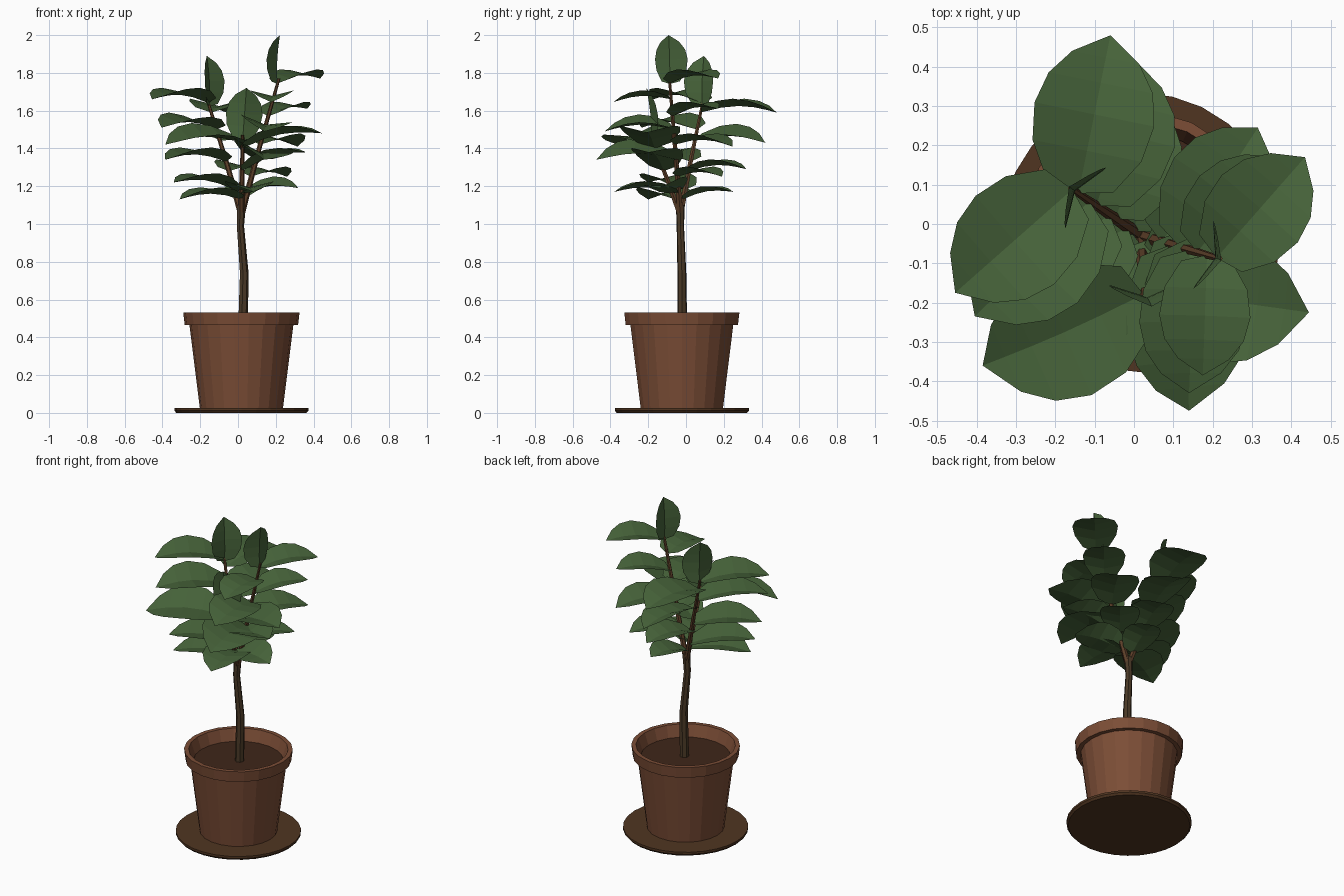
import bpy, math
from mathutils import Vector

if "Cube" in bpy.data.objects:
    bpy.data.objects.remove(bpy.data.objects["Cube"])

CX, CY = 0.018, -0.022         # pot axis
UP = Vector((0, 0, 1))


def material(name, rgb):
    m = bpy.data.materials.new(name)
    m.diffuse_color = (*rgb, 1)
    m.use_nodes = True
    m.node_tree.nodes["Principled BSDF"].inputs["Base Color"].default_value = m.diffuse_color
    return m


CLAY = material("clay", (0.2, 0.075, 0.037))
SAUCER = material("saucer_brown", (0.08, 0.036, 0.015))
SOIL = material("soil_brown", (0.05, 0.02, 0.01))
BARK = material("bark", (0.07, 0.042, 0.02))
TWIG = material("twig", (0.11, 0.05, 0.022))
GREEN = material("leaf_green", (0.062, 0.125, 0.042))


def add_mesh(name, verts, faces, mat):
    me = bpy.data.meshes.new(name)
    me.from_pydata([tuple(v) for v in verts], [], faces)
    me.materials.append(mat)
    ob = bpy.data.objects.new(name, me)
    bpy.context.collection.objects.link(ob)
    return ob


def rings(name, ring_list, n, mat):
    """Join (centre, radius) rings into a capped tube or turned shape."""
    verts, faces = [], []
    for c, r in ring_list:
        for i in range(n):
            a = 2 * math.pi * i / n
            verts.append(Vector(c) + Vector((r * math.cos(a), r * math.sin(a), 0)))
    for k in range(len(ring_list) - 1):
        for i in range(n):
            j = (i + 1) % n
            faces.append((k * n + i, k * n + j, (k + 1) * n + j, (k + 1) * n + i))
    faces.append(tuple(reversed(range(n))))
    faces.append(tuple(range((len(ring_list) - 1) * n, len(ring_list) * n)))
    return add_mesh(name, verts, faces, mat)


def lathe(name, profile, n, mat):
    return rings(name, [((CX, CY, z), r) for r, z in profile], n, mat)


# Saucer, pot with rim, soil
lathe("saucer", [(0.345, 0), (0.355, 0.012), (0.355, 0.025)], 28, SAUCER)
lathe("pot", [(0.205, 0.02), (0.22, 0.025), (0.275, 0.465), (0.3, 0.465),
              (0.308, 0.532), (0.282, 0.532), (0.258, 0.46), (0.25, 0.44)], 22, CLAY)
lathe("soil", [(0.25, 0.445), (0.255, 0.462)], 22, SOIL)

# Trunk and the three branches
FORK = Vector((0.018, -0.03, 1.07))
rings("trunk", [((0.025, -0.02, 0.44), 0.027), ((0.032, -0.022, 0.74), 0.024),
                ((0.012, -0.03, 0.99), 0.02), (FORK + UP * 0.03, 0.024)], 7, BARK)

# Leaf outline: (position along midrib, share of half width)
OUTLINE = [(0.05, 0.56), (0.27, 0.91), (0.5, 1.0), (0.7, 0.87), (0.86, 0.56)]


def leaf(name, base, tip, up=UP, half=0.39, fold=14, arch=0.085):
    """Arched leaf, lightly folded along its midrib with the edges raised."""
    base, tip = Vector(base), Vector(tip)
    d = tip - base
    length = d.length
    d.normalize()
    side = d.cross(up).normalized()
    n = side.cross(d)
    f = math.radians(fold)
    verts, faces = [base, tip], []
    for t, w in OUTLINE:
        w *= half * length
        mid = base + d * length * t + n * arch * length * math.sin(math.pi * t)
        lift = n * w * math.sin(f)
        verts += [mid - side * w * math.cos(f) + lift, mid,
                  mid + side * w * math.cos(f) + lift]
    last = 2 + 3 * (len(OUTLINE) - 1)
    for s in (0, 1):
        faces.append((0, 3 + s, 2 + s))
        for k in range(2, last, 3):
            faces.append((k + s, k + s + 1, k + s + 4, k + s + 3))
        faces.append((last + s, last + s + 1, 1))
    add_mesh(name, verts, faces, GREEN)


# Each branch: end, tip of its upright top leaf, and its leaves as
# (base height, leaf tip, optional sideways roll of the upper face)
BRANCHES = {
    "right": ((0.217, -0.088, 1.77), (0.222, -0.092, 2.0), [
        (1.745, (0.435, 0.17, 1.77)), (1.66, (0.175, -0.385, 1.645)),
        (1.57, (0.365, 0.17, 1.61)), (1.50, (0.14, -0.43, 1.49), (0.15, 0)),
        (1.42, (0.315, 0.245, 1.41)), (1.34, (0.14, -0.475, 1.34), (0.25, 0)),
        (1.25, (0.26, 0.19, 1.25)), (1.16, (0.08, -0.38, 1.17))]),
    "left": ((-0.16, 0.09, 1.65), (-0.165, 0.095, 1.89), [
        (1.64, (-0.455, -0.175, 1.66)), (1.59, (-0.06, 0.48, 1.59)),
        (1.50, (-0.405, -0.235, 1.51), (0, -0.1)), (1.44, (0.0, 0.42, 1.43), (0.2, 0)),
        (1.33, (-0.385, -0.2, 1.34)), (1.28, (0.05, 0.32, 1.29)),
        (1.18, (-0.34, -0.2, 1.22)), (1.13, (0.07, 0.25, 1.17))]),
    "front": ((0.025, -0.195, 1.47), (0.045, -0.21, 1.72), [
        (1.43, (-0.385, -0.36, 1.42), (0, -0.2)), (1.40, (0.445, -0.225, 1.48)),
        (1.28, (0.36, -0.2, 1.38)), (1.13, (-0.31, -0.2, 1.13)),
        (1.16, (0.32, -0.14, 1.19), (0, -0.2))]),
}

for side_name, (end, top_tip, leaves) in BRANCHES.items():
    end = Vector(end)
    axis = end - FORK
    rings(side_name + "_branch", [(FORK - UP * 0.02, 0.018), (FORK + axis * 0.5, 0.013),
                                  (end, 0.008)], 6, TWIG)
    # Upright top leaf, upper face toward the trunk
    inward = Vector((-axis.x, -axis.y, 0))
    leaf(side_name + "_top_leaf", end - axis.normalized() * 0.03, top_tip,
         inward, 0.37, 20, 0.03)
    for i, (z, tip, *roll) in enumerate(leaves):
        base = FORK + axis * ((z - FORK.z) / axis.z)
        up = Vector((*(roll[0] if roll else (0, 0)), 1))
        leaf(f"{side_name}_leaf_{i + 1}", base, tip, up)
